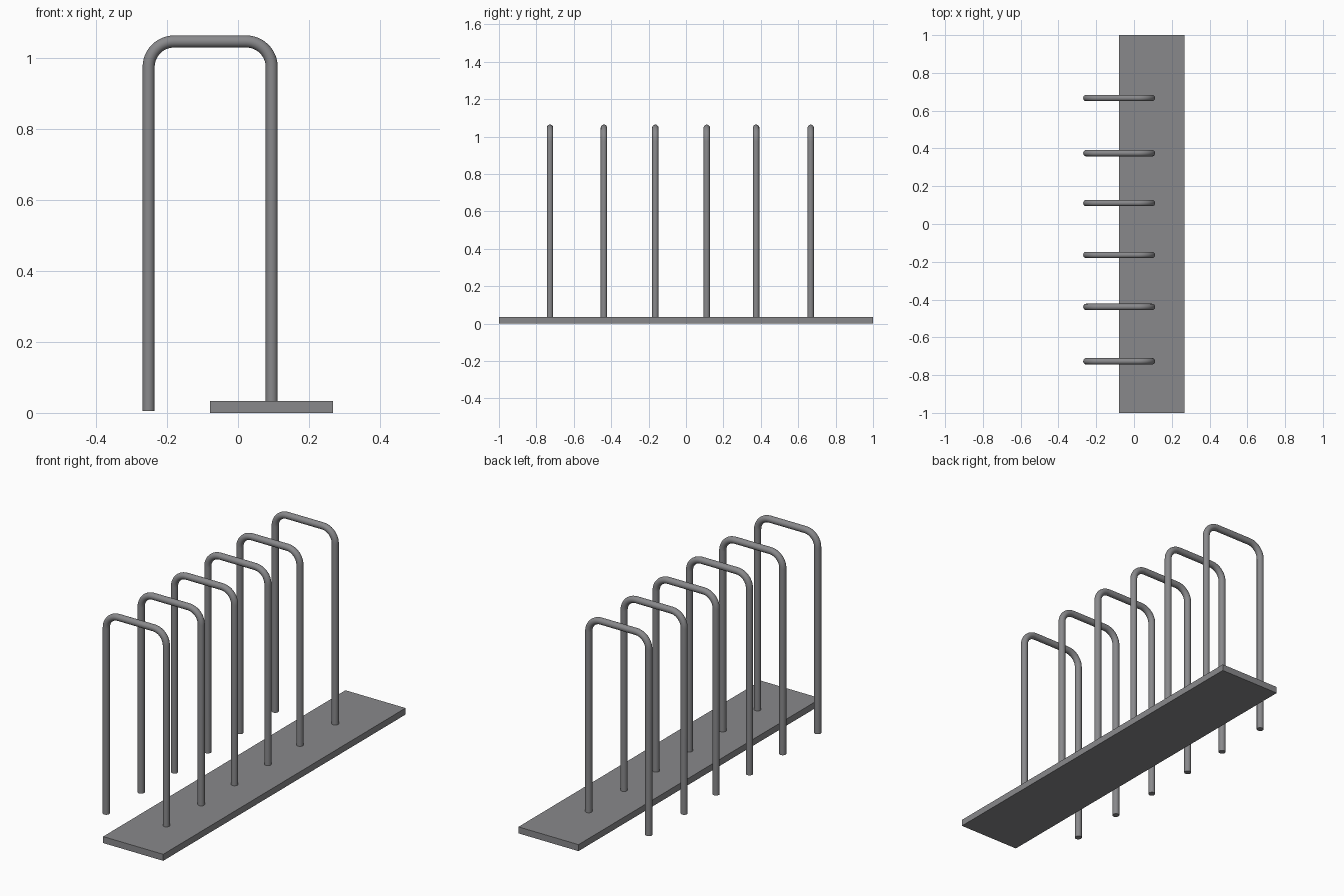
import bpy, bmesh, math
from mathutils import Vector

if "Cube" in bpy.data.objects:
    bpy.data.objects.remove(bpy.data.objects["Cube"])

R = 0.017                      # tube radius
X0, X1 = -0.252, 0.095         # leg centre lines
Z0, Z1 = 0.005, 1.047          # leg foot, top bar centre line
BEND = 0.072                   # bend radius
SIDES, STEPS = 24, 12
HOOP_Y = (-0.727, -0.439, -0.164, 0.111, 0.375, 0.667)

metal = bpy.data.materials.new("grey metal")
metal.diffuse_color = (0.25, 0.25, 0.26, 1)
metal.use_nodes = True
metal.node_tree.nodes["Principled BSDF"].inputs["Base Color"].default_value = metal.diffuse_color


def add_object(name, bm):
    bmesh.ops.recalc_face_normals(bm, faces=bm.faces)
    me = bpy.data.meshes.new(name)
    bm.to_mesh(me)
    bm.free()
    me.materials.append(metal)
    ob = bpy.data.objects.new(name, me)
    bpy.context.collection.objects.link(ob)
    return ob


def hoop_path():
    """Centre points with the in-plane outward direction at each."""
    pts = [(Vector((X0, 0, Z0)), math.pi)]
    for cx, start in ((X0 + BEND, math.pi), (X1 - BEND, math.pi / 2)):
        for i in range(STEPS + 1):
            a = start - i / STEPS * math.pi / 2
            pts.append((Vector((cx + BEND * math.cos(a), 0,
                                Z1 - BEND + BEND * math.sin(a))), a))
    pts.append((Vector((X1, 0, Z0)), 0))
    return pts


# Base plate
bm = bmesh.new()
bmesh.ops.create_cube(bm, size=1)
bmesh.ops.scale(bm, vec=(0.347, 2, 0.034), verts=bm.verts)
bmesh.ops.translate(bm, vec=(0.0945, 0, 0.017), verts=bm.verts)
add_object("base_plate", bm)

# Bent tube hoop, swept along the path
bm = bmesh.new()
rings = []
for p, a in hoop_path():
    out = Vector((math.cos(a), 0, math.sin(a)))
    ring = []
    for k in range(SIDES):
        t = 2 * math.pi * k / SIDES
        ring.append(bm.verts.new(p + out * R * math.cos(t)
                                 + Vector((0, R * math.sin(t), 0))))
    rings.append(ring)
for r, s in zip(rings, rings[1:]):
    for k in range(SIDES):
        j = (k + 1) % SIDES
        bm.faces.new((r[k], r[j], s[j], s[k])).smooth = True
for cap in (rings[0], rings[-1]):
    bm.faces.new(cap)
    for v, w in zip(cap, cap[1:] + cap[:1]):
        bm.edges.get((v, w)).smooth = False
hoop = add_object("hoop_1", bm)
hoop.location.y = HOOP_Y[0]

# Repeat hoops along the plate
for n, y in enumerate(HOOP_Y[1:], 2):
    ob = bpy.data.objects.new(f"hoop_{n}", hoop.data)
    ob.location.y = y
    bpy.context.collection.objects.link(ob)
